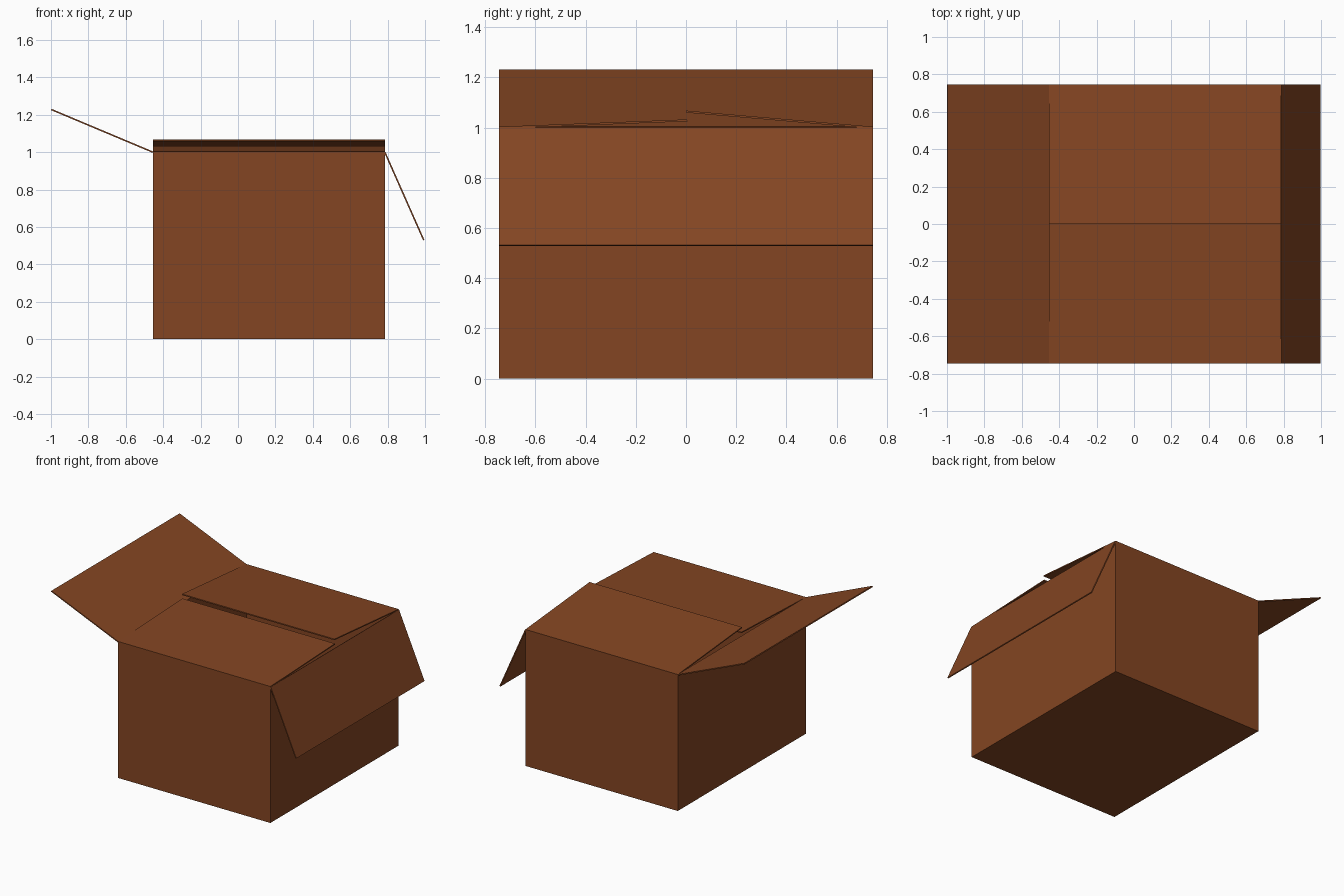
import bpy, bmesh
from mathutils import Vector

if "Cube" in bpy.data.objects:
    bpy.data.objects.remove(bpy.data.objects["Cube"])

X0, X1, Y, H, T = -0.455, 0.785, 0.745, 1.0, 0.008

card = bpy.data.materials.new("cardboard")
card.diffuse_color = (0.23, 0.06, 0.016, 1)
card.use_nodes = True
card.node_tree.nodes["Principled BSDF"].inputs["Base Color"].default_value = card.diffuse_color


def make(name, bm):
    me = bpy.data.meshes.new(name)
    bmesh.ops.recalc_face_normals(bm, faces=bm.faces)
    bm.to_mesh(me)
    bm.free()
    me.materials.append(card)
    ob = bpy.data.objects.new(name, me)
    bpy.context.collection.objects.link(ob)
    return ob


# Thin-walled carton, open at the top
bm = bmesh.new()
bmesh.ops.create_cube(bm, size=1)
for v in bm.verts:
    v.co = Vector((X1 if v.co.x > 0 else X0, Y if v.co.y > 0 else -Y, H if v.co.z > 0 else 0))
top = [f for f in bm.faces if all(v.co.z > H - 0.01 for v in f.verts)]
inner = bmesh.ops.inset_region(bm, faces=top, thickness=T)
for v in top[0].verts:
    v.co.z = T
make("carton_body", bm)


# Flap: a thin sheet from its hinge edge to its free edge
def flap(name, a, b, c, d):
    bm = bmesh.new()
    pts = [Vector(p) for p in (a, b, c, d)]
    n = (pts[1] - pts[0]).cross(pts[2] - pts[1]).normalized()
    if n.z < 0:
        n = -n
    f = bm.faces.new([bm.verts.new(p - n * T / 2) for p in pts])
    ext = bmesh.ops.extrude_face_region(bm, geom=[f], use_keep_orig=True)
    for g in ext["geom"]:
        if isinstance(g, bmesh.types.BMVert):
            g.co += n * T
    make(name, bm)


def side_flap(name, hinge_x, tip_x, tip_z):
    flap(name, (hinge_x, -Y, H), (hinge_x, Y, H), (tip_x, Y, tip_z), (tip_x, -Y, tip_z))


def long_flap(name, hinge_y, tip_y, tip_z):
    flap(name, (X0, hinge_y, H), (X1, hinge_y, H), (X1, tip_y, tip_z), (X0, tip_y, tip_z))


# Splayed side flaps
side_flap("left_flap", X0, -0.998, 1.228)
side_flap("right_flap", X1, 0.993, 0.53)

# Nearly closed front and back flaps
long_flap("front_flap", -Y, 0.005, 1.029)
long_flap("back_flap", Y, 0.0, 1.064)
